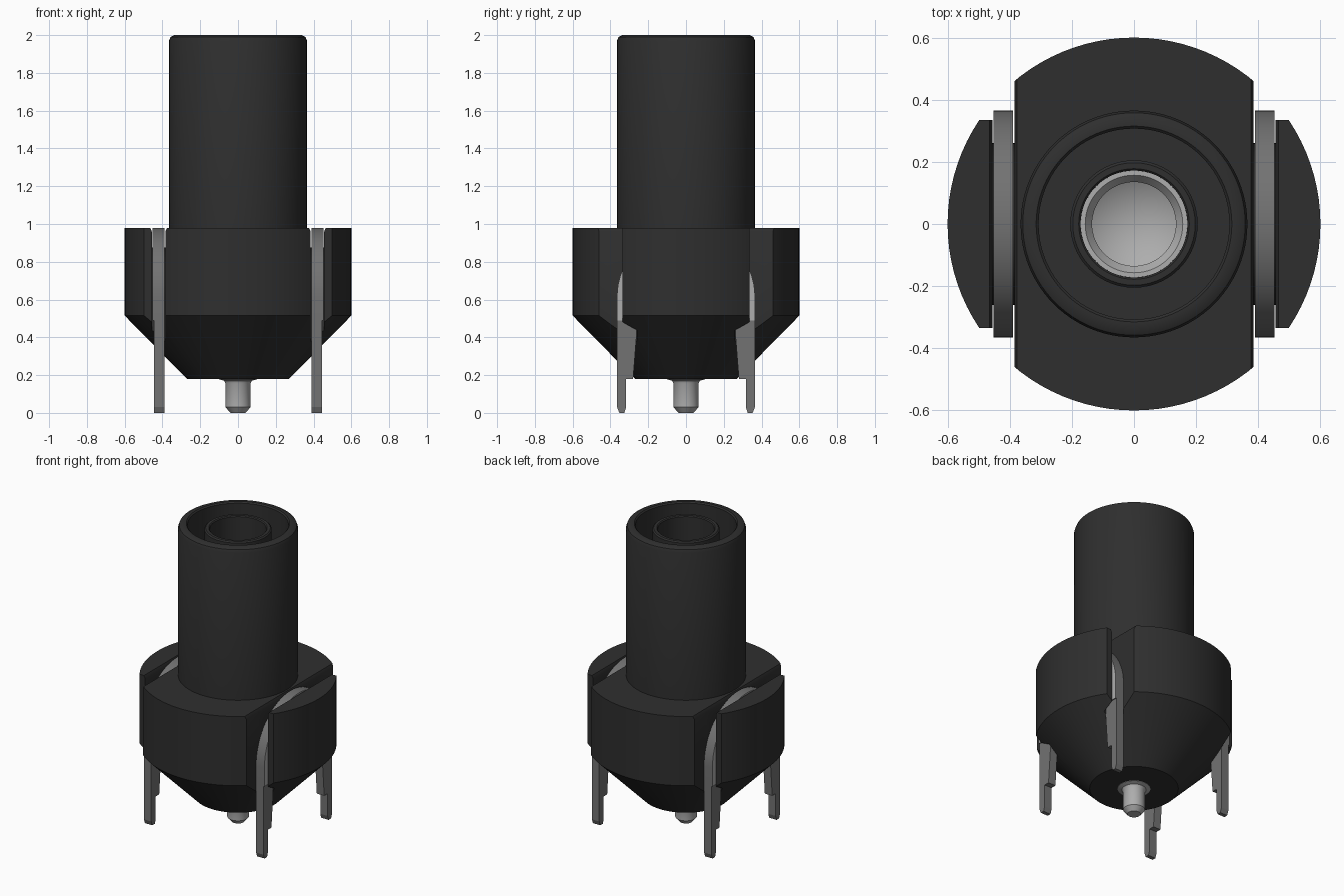
import bpy, bmesh, math

cube = bpy.data.objects.get("Cube")
if cube:
    bpy.data.objects.remove(cube, do_unlink=True)


def material(name, v):
    m = bpy.data.materials.new(name)
    m.use_nodes = True
    m.diffuse_color = (v, v, v, 1)
    bsdf = next(n for n in m.node_tree.nodes if n.type == 'BSDF_PRINCIPLED')
    bsdf.inputs["Base Color"].default_value = (v, v, v, 1)
    return m


BLACK = material("black plastic", 0.028)
GREY = material("dark grey metal", 0.17)
SILVER = material("silver metal", 0.42)


def make_object(name, bm, *mats):
    bmesh.ops.remove_doubles(bm, verts=bm.verts, dist=1e-5)
    bmesh.ops.recalc_face_normals(bm, faces=bm.faces)
    mesh = bpy.data.meshes.new(name)
    bm.to_mesh(mesh)
    bm.free()
    for m in mats:
        mesh.materials.append(m)
    ob = bpy.data.objects.new(name, mesh)
    bpy.context.collection.objects.link(ob)
    return ob


def smooth(ob):
    bpy.ops.object.select_all(action='DESELECT')
    ob.select_set(True)
    bpy.context.view_layer.objects.active = ob
    bpy.ops.object.shade_smooth_by_angle(angle=math.radians(30))


def lathe(name, profile, mat, steps=96):
    """Revolve (radius, z) points about z."""
    bm = bmesh.new()
    vs = [bm.verts.new((r, 0, z)) for r, z in profile]
    es = [bm.edges.new(p) for p in zip(vs, vs[1:])]
    bmesh.ops.spin(bm, geom=vs + es, cent=(0, 0, 0), axis=(0, 0, 1),
                   angle=math.tau, steps=steps, use_duplicate=False)
    return make_object(name, bm, mat)


def prism(name, points, to_3d, a, b, *mats):
    """Extrude a 2D outline from a to b, placed by to_3d(u, v, depth)."""
    bm = bmesh.new()
    lo = [bm.verts.new(to_3d(u, v, a)) for u, v in points]
    hi = [bm.verts.new(to_3d(u, v, b)) for u, v in points]
    bm.faces.new(lo)
    bm.faces.new(hi)
    n = len(points)
    for i in range(n):
        j = (i + 1) % n
        bm.faces.new((lo[i], lo[j], hi[j], hi[i]))
    return make_object(name, bm, *mats)


def arc(radius, zc, steps=32):
    return [(radius * math.cos(math.pi * i / steps), zc + radius * math.sin(math.pi * i / steps))
            for i in range(steps + 1)]


def cut(ob, cutter):
    mod = ob.modifiers.new("cut", 'BOOLEAN')
    mod.operation = 'DIFFERENCE'
    mod.solver = 'EXACT'
    mod.object = cutter
    bpy.ops.object.select_all(action='DESELECT')
    bpy.context.view_layer.objects.active = ob
    ob.select_set(True)
    bpy.ops.object.modifier_apply(modifier=mod.name)
    bpy.data.objects.remove(cutter, do_unlink=True)


# Housing: conical base, drum, tall socket tower with an inner sleeve
housing = lathe("housing", [
    (0, .18), (.27, .18), (.60, .515), (.60, .98), (.365, .98), (.365, 1.97),
    (.358, 1.989), (.337, 2), (.315, 2), (.307, 1.992), (.307, 1.05), (.205, 1.05),
    (.205, 1.962), (.197, 1.97), (.178, 1.97), (.172, 1.964), (.172, 1.1), (0, 1.1)], BLACK)

ARCH_Z = .615
for s in (1, -1):
    side = lambda y, z, x: (s * x, y, z)
    front = lambda x, z, y: (s * x, y, z)
    # Arched slot that leaves a web under the clip
    cut(housing, prism("slot_cutter", [(-.7, .1), (-.7, 1.1), (.7, 1.1), (.7, .1), (.26, .1)]
                       + arc(.26, ARCH_Z) + [(-.26, .1)], side, .385, .456))
    # Chamfered slot mouth
    cut(housing, prism("mouth_cutter", [(.376, 1.01), (.376, .98), (.385, .96), (.456, .96),
                                        (.465, .98), (.465, 1.01)], front, -.7, .7))
    # Open corners at both slot ends
    for t in (1, -1):
        cut(housing, prism("corner_cutter", [(.385, .1), (.385, 1.1), (.8, 1.1), (.8, .1)],
                           front, t * .335, t * .8))
smooth(housing)

# Spring clips: an arch in each slot with two stepped legs
LEG = [(.265, .49), (.262, .41), (.28, .18), (.317, .18), (.317, .03), (.327, 0),
       (.353, 0), (.365, .03), (.365, .49)]
for s, label in ((1, "left"), (-1, "right")):
    side = lambda y, z, x: (s * x, y, z)
    outline = [(.365, .49)] + arc(.365, ARCH_Z) + [(-.365, .49), (-.265, .49)] \
        + arc(.265, ARCH_Z)[::-1] + [(.265, .49)]
    clip = prism(label + "_clip_arch", outline, side, .39, .452, GREY, SILVER)
    for f in clip.data.polygons:
        if f.normal.x * s > .9:
            f.material_index = 1
    smooth(clip)
    for t, end in ((1, "back"), (-1, "front")):
        prism(f"{label}_{end}_clip_leg", [(t * y, z) for y, z in LEG], side, .39, .445, GREY)

# Centre pin below the base
smooth(lathe("centre_pin", [(0, 0), (.04, 0), (.066, .03), (.066, .155), (.074, .17),
                            (.10, .178), (.10, .19), (0, .19)], SILVER, 48))

# Contact cup at the bottom of the bore, with a drilled conical floor
smooth(lathe("contact_cup", [(.172, 1.1), (.172, 1.4), (.157, 1.4), (.135, 1.37), (.135, 1.24),
                             (0, 1.16)], SILVER, 64))
